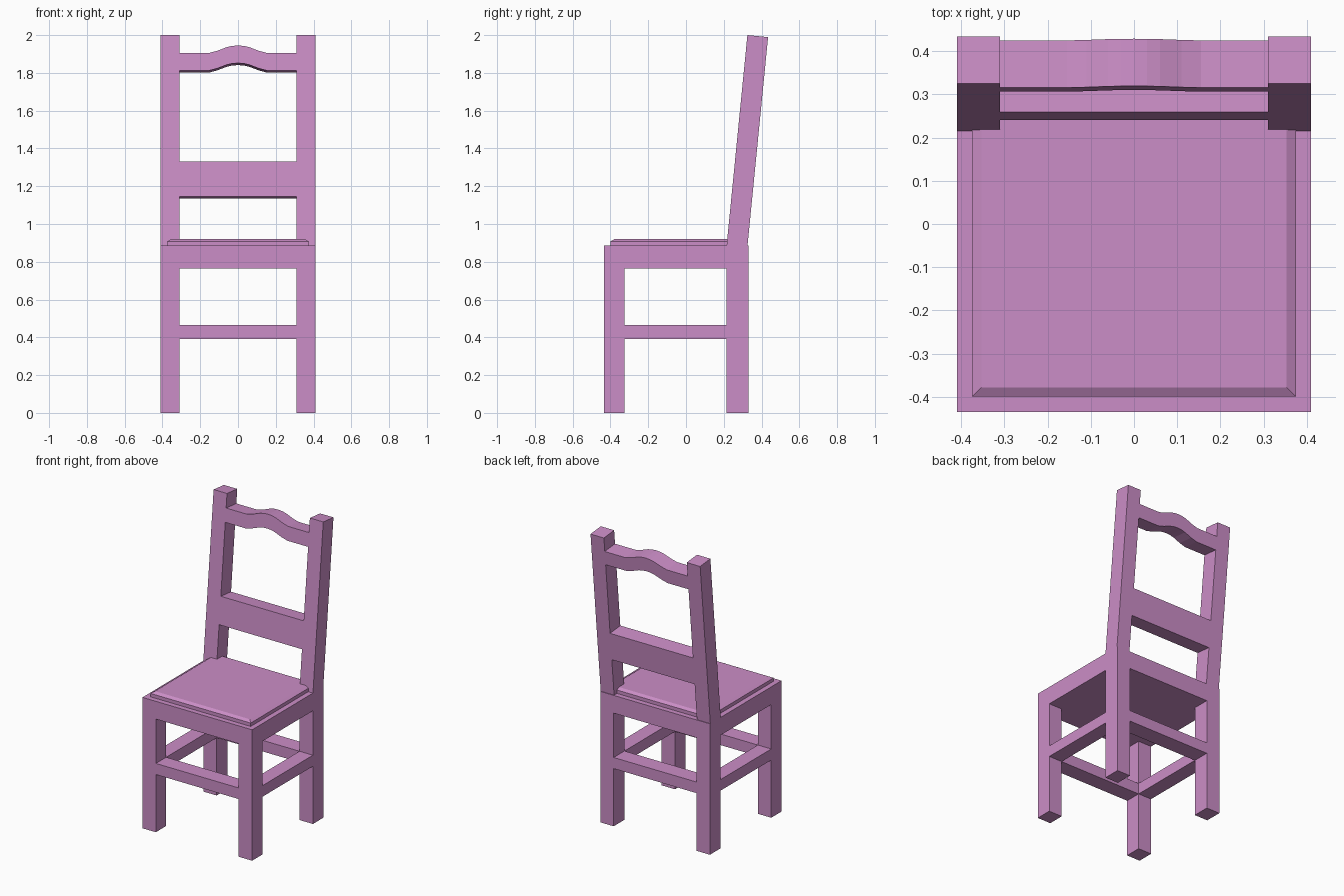
import bpy, bmesh, math
from mathutils import Matrix

if "Cube" in bpy.data.objects:
    bpy.data.objects.remove(bpy.data.objects["Cube"])

mat = bpy.data.materials.new("painted_wood")
mat.diffuse_color = (0.6, 0.27, 0.57, 1)
mat.use_nodes = True
mat.node_tree.nodes["Principled BSDF"].inputs["Base Color"].default_value = mat.diffuse_color

# Back frame: leans back from the rear edge of the seat
LEAN = math.atan(0.0987)
BACK = Matrix.Translation((0, 0.215, 0.885)) @ Matrix.Rotation(-LEAN, 4, 'X')
DEPTH = 0.11


def back_z(z):
    """World height on the front face -> length along the leaning frame."""
    return (z - 0.885) / math.cos(LEAN)


def finish(name, bm, matrix=Matrix()):
    bmesh.ops.recalc_face_normals(bm, faces=bm.faces)
    me = bpy.data.meshes.new(name)
    bm.to_mesh(me)
    bm.free()
    me.materials.append(mat)
    ob = bpy.data.objects.new(name, me)
    ob.matrix_world = matrix
    bpy.context.collection.objects.link(ob)
    return ob


def box(name, x, y, z, matrix=Matrix(), chamfer=None):
    bm = bmesh.new()
    bmesh.ops.create_cube(bm, size=1)
    for v in bm.verts:
        v.co = [r[0] if c < 0 else r[1] for c, r in zip(v.co, (x, y, z))]
    if chamfer:  # sloped border around the top face
        inset, drop = chamfer
        bm.normal_update()
        top = [f for f in bm.faces if f.normal.z > 0.9]
        bmesh.ops.inset_region(bm, faces=top, thickness=inset)
        keep = set(top[0].verts)
        for v in bm.verts:
            if v.co.z > z[1] - 1e-5 and v not in keep:
                v.co.z -= drop
    return finish(name, bm, matrix)


# Legs and leaning back posts
XS = {"left": (-0.41, -0.31), "right": (0.31, 0.41)}
FRONT, REAR = (-0.435, -0.325), (0.215, 0.33)
for side, x in XS.items():
    box(f"front_leg_{side}", x, FRONT, (0, 0.765))
    box(f"rear_leg_{side}", x, REAR, (0, 0.765))
    box(f"back_post_{side}", x, (0, DEPTH), (0, back_z(2.0)), BACK)
    box(f"side_stretcher_{side}", x, (FRONT[1], REAR[0]), (0.39, 0.465))

# Front and rear stretchers
for name, y in (("front_stretcher", FRONT), ("rear_stretcher", REAR)):
    box(name, (-0.31, 0.31), y, (0.39, 0.465))

# Seat block and chamfered seat pad
box("seat", (-0.41, 0.41), (-0.435, 0.33), (0.765, 0.885))
box("seat_pad", (-0.375, 0.375), (-0.40, 0.295), (0.885, 0.92), chamfer=(0.03, 0.012))

# Lower back rail
box("lower_back_rail", (-0.31, 0.31), (0, DEPTH), (back_z(1.145), back_z(1.33)), BACK)

# Arched top rail: one wavy edge, repeated below and extruded through the depth
half = [(0.31, 0), (0.155, 0), (0.11, 0.012), (0.06, 0.031), (0.03, 0.038)]
edge = [(-x, h) for x, h in half] + [(0, 0.04)] + half[::-1]
outline = [(x, back_z(1.905 + h)) for x, h in edge]
outline += [(x, back_z(1.812 + h)) for x, h in reversed(edge)]
bm = bmesh.new()
face = bm.faces.new([bm.verts.new((x, 0, z)) for x, z in outline])
ext = bmesh.ops.extrude_face_region(bm, geom=[face])
bmesh.ops.translate(bm, vec=(0, DEPTH, 0),
                    verts=[g for g in ext["geom"] if isinstance(g, bmesh.types.BMVert)])
finish("top_back_rail", bm, BACK)
